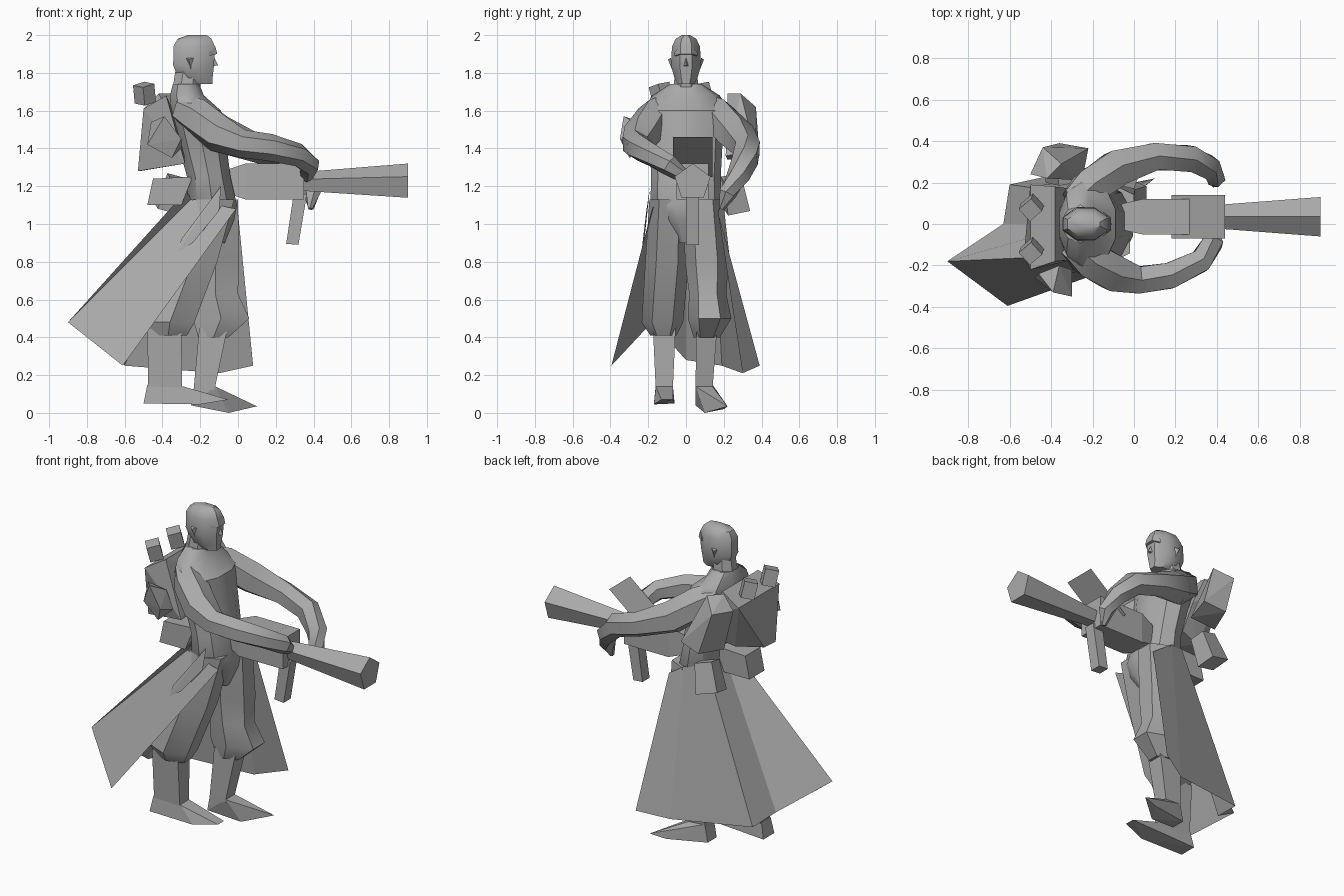
import bpy, bmesh, math
from mathutils import Vector, Matrix

old = bpy.data.objects.get("Cube")
if old:
    bpy.data.objects.remove(old)

GREY = (0.4, 0.4, 0.4, 1)
mat = bpy.data.materials.new("plain grey")
mat.use_nodes = True
mat.diffuse_color = GREY
mat.node_tree.nodes["Principled BSDF"].inputs["Base Color"].default_value = GREY


def finish(name, bm, smooth=0):
    bmesh.ops.recalc_face_normals(bm, faces=bm.faces)
    me = bpy.data.meshes.new(name)
    bm.to_mesh(me)
    bm.free()
    me.materials.append(mat)
    ob = bpy.data.objects.new(name, me)
    bpy.context.collection.objects.link(ob)
    if smooth:
        bpy.ops.object.select_all(action='DESELECT')
        ob.select_set(True)
        bpy.context.view_layer.objects.active = ob
        bpy.ops.object.shade_smooth_by_angle(angle=math.radians(smooth))
    return ob


def skin(name, rings, smooth=0, closed=True):
    """Bridge rows of points; closed rows also get end caps."""
    bm = bmesh.new()
    rows = [[bm.verts.new(p) for p in ring] for ring in rings]
    n = len(rows[0])
    for a, b in zip(rows, rows[1:]):
        for i in range(n if closed else n - 1):
            j = (i + 1) % n
            bm.faces.new((a[i], a[j], b[j], b[i]))
    if closed:
        bm.faces.new(rows[0])
        bm.faces.new(rows[-1])
    return finish(name, bm, smooth)


def stack(name, levels, n=8, smooth=35):
    """Loft level ellipses given as z, x, y, half depth, half width."""
    turn = [math.tau * (i + 0.5) / n for i in range(n)]
    k = 1 / math.cos(math.pi / n)
    return skin(name, [[(x + rx * k * math.cos(t), y + ry * k * math.sin(t), z)
                        for t in turn] for z, x, y, rx, ry in levels], smooth)


def tube(name, path, n=6, smooth=35):
    """Loft circles along a path of x, y, z, radius."""
    pts = [Vector(p[:3]) for p in path]
    rings = []
    for i, p in enumerate(pts):
        d = (pts[min(i + 1, len(pts) - 1)] - pts[max(i - 1, 0)]).normalized()
        side = d.cross(Vector((0, 0, 1))).normalized()
        up = side.cross(d)
        r = path[i][3]
        rings.append([p + r * (side * math.sin(math.tau * k / n) + up * math.cos(math.tau * k / n))
                      for k in range(n)])
    return skin(name, rings, smooth)


def hull(name, pts):
    bm = bmesh.new()
    for p in pts:
        bm.verts.new(p)
    bmesh.ops.convex_hull(bm, input=bm.verts)
    bmesh.ops.dissolve_limit(bm, angle_limit=0.02, verts=bm.verts, edges=bm.edges)
    return finish(name, bm)


def slab(name, profile, y0, y1):
    """Side profile of x, z pairs extruded across y."""
    return hull(name, [(x, y, z) for x, z in profile for y in (y0, y1)])


def box(name, loc, size, rot=(0, 0, 0), taper=1):
    """Box whose top is scaled by taper."""
    bm = bmesh.new()
    bmesh.ops.create_cube(bm, size=1)
    for v in bm.verts:
        if v.co.z > 0:
            v.co.xy *= taper
        v.co *= Vector(size)
    m = Matrix.Translation(loc)
    for axis, a in zip("ZYX", reversed(rot)):
        m = m @ Matrix.Rotation(math.radians(a), 4, axis)
    bmesh.ops.transform(bm, matrix=m, verts=bm.verts)
    return finish(name, bm)


# head and face
stack("head", [(1.74, -.2, 0, .065, .045), (1.77, -.225, 0, .09, .06),
               (1.84, -.235, 0, .108, .08), (1.94, -.232, 0, .11, .074),
               (1.98, -.23, 0, .09, .055), (2, -.215, 0, .05, .022)])
stack("neck", [(1.66, -.28, 0, .075, .075), (1.82, -.26, 0, .07, .055)])
hull("nose", [(-.13, 0, 1.89), (-.105, 0, 1.84), (-.14, .02, 1.835), (-.14, -.02, 1.835)])
hull("brow", [(x, s * y, z) for s in (-1, 1)
              for x, y, z in ((-.15, .06, 1.89), (-.15, .06, 1.91), (-.11, .03, 1.9), (-.12, .03, 1.94))])
for s, side in ((1, "left"), (-1, "right")):
    hull(side + "_ear", [(-.25, s * .075, 1.82), (-.275, s * .08, 1.88),
                         (-.235, s * .08, 1.88), (-.26, s * .095, 1.87)])

# coat body, narrowing to the waist
stack("torso", [(.9, -.13, 0, .06, .04), (1.02, -.13, 0, .11, .13), (1.1, -.135, 0, .13, .18),
                (1.25, -.155, 0, .115, .175), (1.45, -.195, 0, .13, .185), (1.6, -.225, 0, .135, .22),
                (1.68, -.27, 0, .09, .17), (1.74, -.275, 0, .07, .08)], n=10)

# arms reaching forward around the weapon
tube("left_arm", [(-.29, .1, 1.61, .08), (-.22, .17, 1.57, .1), (-.09, .265, 1.475, .1),
                  (.1, .325, 1.4, .075), (.27, .315, 1.345, .072), (.36, .275, 1.25, .062),
                  (.395, .22, 1.16, .048), (.385, .19, 1.08, .015)])
tube("right_arm", [(-.29, -.1, 1.61, .08), (-.22, -.165, 1.57, .1), (-.1, -.235, 1.475, .1),
                   (.02, -.27, 1.425, .075), (.17, -.25, 1.405, .072), (.32, -.18, 1.365, .062),
                   (.38, -.09, 1.31, .055), (.36, -.01, 1.25, .035)])

# baggy trousers, shins and boots
stack("left_trouser", [(1.13, -.11, .09, .11, .09), (.8, -.12, .11, .125, .1), (.63, -.12, .115, .12, .085),
                       (.5, -.09, .125, .15, .1), (.4, -.13, .11, .08, .06)], n=6)
stack("right_trouser", [(1.13, -.13, -.09, .11, .09), (.8, -.24, -.1, .13, .1),
                        (.48, -.36, -.125, .13, .095), (.41, -.37, -.12, .1, .06)], n=6)
stack("left_shin", [(.12, -.18, .095, .055, .045), (.45, -.13, .11, .075, .055)], n=4, smooth=0)
stack("right_shin", [(.12, -.385, -.115, .09, .045), (.45, -.39, -.115, .09, .06)], n=4, smooth=0)
hull("left_boot", [(-.23, .05, .15), (-.23, .14, .15), (-.12, .05, .14), (-.12, .14, .14),
                   (-.25, .05, .04), (-.25, .14, .04), (.1, .22, .035), (-.05, .1, 0), (.0, .2, .02)])
hull("right_boot", [(-.48, -.16, .15), (-.48, -.07, .15), (-.29, -.16, .14), (-.29, -.07, .14),
                    (-.5, -.17, .05), (-.5, -.06, .05), (-.2, -.17, .045), (-.05, -.13, .07), (-.05, -.07, .07)])

# open coat skirt, blown backwards on the right
skin("coat_skirt", [
    [(0, .17, 1.06), (-.12, .195, 1.14), (-.24, .14, 1.18), (-.27, 0, 1.18), (-.25, -.15, 1.13), (-.01, -.18, 1.08)],
    [(.08, .39, .25), (-.1, .3, .21), (-.6, .19, .25), (-.63, 0, .28), (-.9, -.18, .48), (-.61, -.395, .25)],
], closed=False)
hull("sash_tail", [(-.09, -.19, 1.2), (-.1, -.21, 1.07), (-.24, -.23, .9), (-.32, -.235, .85), (-.3, -.22, .92)])

# backpack, side bags and pouches
hull("backpack", [(-.53, -.14, 1.28), (-.52, -.04, 1.28), (-.4, .08, 1.3), (-.28, -.17, 1.32), (-.28, .1, 1.33),
                  (-.5, -.22, 1.61), (-.5, .19, 1.61), (-.38, -.18, 1.68), (-.38, .18, 1.68), (-.3, .17, 1.5)])
for y, name in ((.08, "left_canister"), (-.13, "right_canister")):
    box(name, (-.495, y, 1.69), (.08, .08, .1), (8, -14, 40))
hull("left_satchel", [(-.44, .37, 1.62), (-.5, .24, 1.61), (-.42, .22, 1.69), (-.35, .29, 1.69),
                      (-.36, .39, 1.36), (-.22, .365, 1.39), (-.42, .22, 1.34), (-.25, .21, 1.36)])
hull("right_satchel", [(-.46, -.24, 1.54), (-.39, -.33, 1.57), (-.48, -.26, 1.42), (-.3, -.35, 1.45),
                       (-.35, -.3, 1.35), (-.36, -.2, 1.5), (-.3, -.22, 1.4)])
slab("back_pouch", [(-.45, 1.24), (-.24, 1.25), (-.3, 1.1), (-.48, 1.1)], -.1, .05)
box("left_pouch", (-.34, .255, 1.16), (.14, .12, .18), (12, 15, 10), .8)

# weapon: squared body, flared five sided barrel, grip and raised flat plate
skin("gun_body", [[(x, .035 + a * w, 1.225 + b * h) for a, b in ((-1, -1), (1, -1), (1, 1), (-1, 1))]
                  for x, w, h in ((-.1, .04, .04), (-.05, .065, .065), (.04, .085, .095), (.35, .085, .095))])
skin("gun_barrel", [[(x, .035 + r * math.sin(math.tau * i / 5), 1.22 + r * math.cos(math.tau * i / 5))
                     for i in range(5)] for x, r in ((.34, .055), (.9, .1))])
slab("gun_grip", [(.295, 1.16), (.365, 1.16), (.32, .89), (.255, .895)], 0, .07)
skin("gun_plate", [[(.18, -.07, 1.25), (.18, .14, 1.25)],
                   [(.44, -.07, 1.46), (.44, .14, 1.46)]], closed=False)
